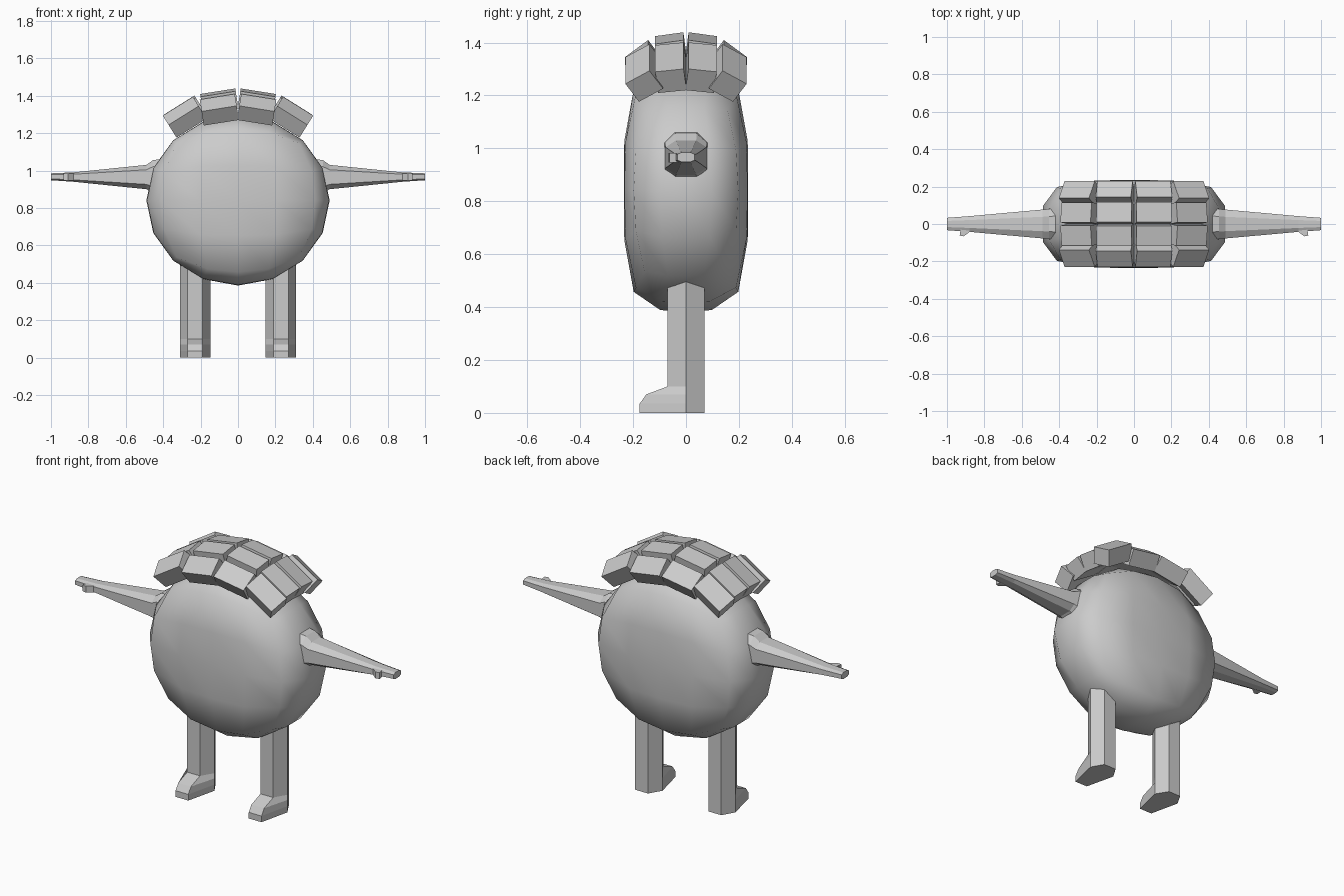
import bpy, bmesh, math
from mathutils import Matrix, Vector

cube = bpy.data.objects.get("Cube")
if cube:
    bpy.data.objects.remove(cube, do_unlink=True)

grey = bpy.data.materials.new("plain_grey")
grey.use_nodes = True
grey.diffuse_color = (0.6, 0.6, 0.6, 1)
grey.node_tree.nodes["Principled BSDF"].inputs["Base Color"].default_value = (0.6, 0.6, 0.6, 1)


def finish(name, bm, smooth=False):
    bmesh.ops.recalc_face_normals(bm, faces=bm.faces[:])
    mesh = bpy.data.meshes.new(name)
    for face in bm.faces:
        face.smooth = smooth
    bm.to_mesh(mesh)
    bm.free()
    mesh.materials.append(grey)
    obj = bpy.data.objects.new(name, mesh)
    bpy.context.collection.objects.link(obj)
    return obj


def loft(name, rings):
    """Skin a row of matching rings and cap both ends."""
    bm = bmesh.new()
    loops = [[bm.verts.new(p) for p in ring] for ring in rings]
    n = len(loops[0])
    for a, b in zip(loops, loops[1:]):
        for i in range(n):
            j = (i + 1) % n
            bm.faces.new((a[i], a[j], b[j], b[i]))
    bm.faces.new(loops[0])
    bm.faces.new(loops[-1])
    return finish(name, bm)


# Body: gridded cube pushed onto a flattened, boxy-edged ball
bm = bmesh.new()
bmesh.ops.create_cube(bm, size=2)
bmesh.ops.subdivide_edges(bm, edges=bm.edges[:], cuts=3, use_grid_fill=True)
for v in bm.verts:
    p = Vector([math.tan(c * math.pi / 4) for c in v.co])
    p /= ((p.x ** 2 + p.z ** 2) ** 2 + p.y ** 4) ** 0.25
    v.co = (p.x * 0.49, p.y * 0.235, 0.84 + p.z * 0.455)
finish("body", bm, smooth=True)


# Arms: chamfered section tapering outwards, with a small thumb
def arm_ring(x, half_width, low, high):
    c = (high - low) * 0.2
    w = half_width
    return [(x, -w, low + c), (x, -w * 0.5, low), (x, w * 0.5, low), (x, w, low + c),
            (x, w, high - c), (x, w * 0.5, high), (x, -w * 0.5, high), (x, -w, high - c)]


# Legs: hexagonal column whose front edge runs out into the foot
def leg_ring(z, front):
    return [(0.19, front, z), (0.27, front, z), (0.31, 0, z),
            (0.27, 0.07, z), (0.19, 0.07, z), (0.148, 0, z)]


arm = [arm_ring(0.42, 0.085, 0.87, 1.06), arm_ring(0.455, 0.08, 0.88, 1.055),
       arm_ring(0.49, 0.077, 0.9, 1.03), arm_ring(0.88, 0.042, 0.94, 0.99),
       arm_ring(1.0, 0.033, 0.948, 0.985)]
thumb_outline = [(0.86, -0.02), (0.87, -0.035), (0.91, -0.066), (0.932, -0.062), (0.925, -0.02)]
thumb = [[(x, y, z) for x, y in thumb_outline] for z in (0.947, 0.983)]
leg = [leg_ring(0, -0.175), leg_ring(0.035, -0.175), leg_ring(0.07, -0.15),
       leg_ring(0.1, -0.07), leg_ring(0.5, -0.07)]
for side, s in (("left", 1), ("right", -1)):
    for part, rings in (("arm", arm), ("thumb", thumb), ("leg", leg)):
        loft(f"{side}_{part}", [[(s * x, y, z) for x, y, z in r] for r in rings])

# Hair: four by four slabs leaning away from the crown
heights = {(0, 0): 1.37, (0, 1): 1.325, (1, 0): 1.305, (1, 1): 1.285}
columns = ((0.1, 9), (0.285, 32))
rows = ((0.057, 8), (0.158, 37))
for i, (x, tilt_x) in enumerate(columns):
    for j, (y, tilt_y) in enumerate(rows):
        for sx in (-1, 1):
            for sy in (-1, 1):
                up = Vector((sx * math.tan(math.radians(tilt_x)),
                             sy * math.tan(math.radians(tilt_y)), 1)).normalized()
                across = Vector((1, 0, -up.x / up.z)).normalized()
                along = up.cross(across)
                turn = Matrix((across, along, up)).transposed().to_4x4()
                place = Matrix.Translation((sx * x, sy * y, heights[i, j]))
                bm = bmesh.new()
                bmesh.ops.create_cube(bm, size=1)
                bmesh.ops.transform(bm, verts=bm.verts[:],
                                    matrix=place @ turn @ Matrix.Diagonal((0.19, 0.108, 0.095, 1)))
                finish(f"hair_{'right' if sx < 0 else 'left'}_{'front' if sy < 0 else 'back'}_{i}{j}", bm)
